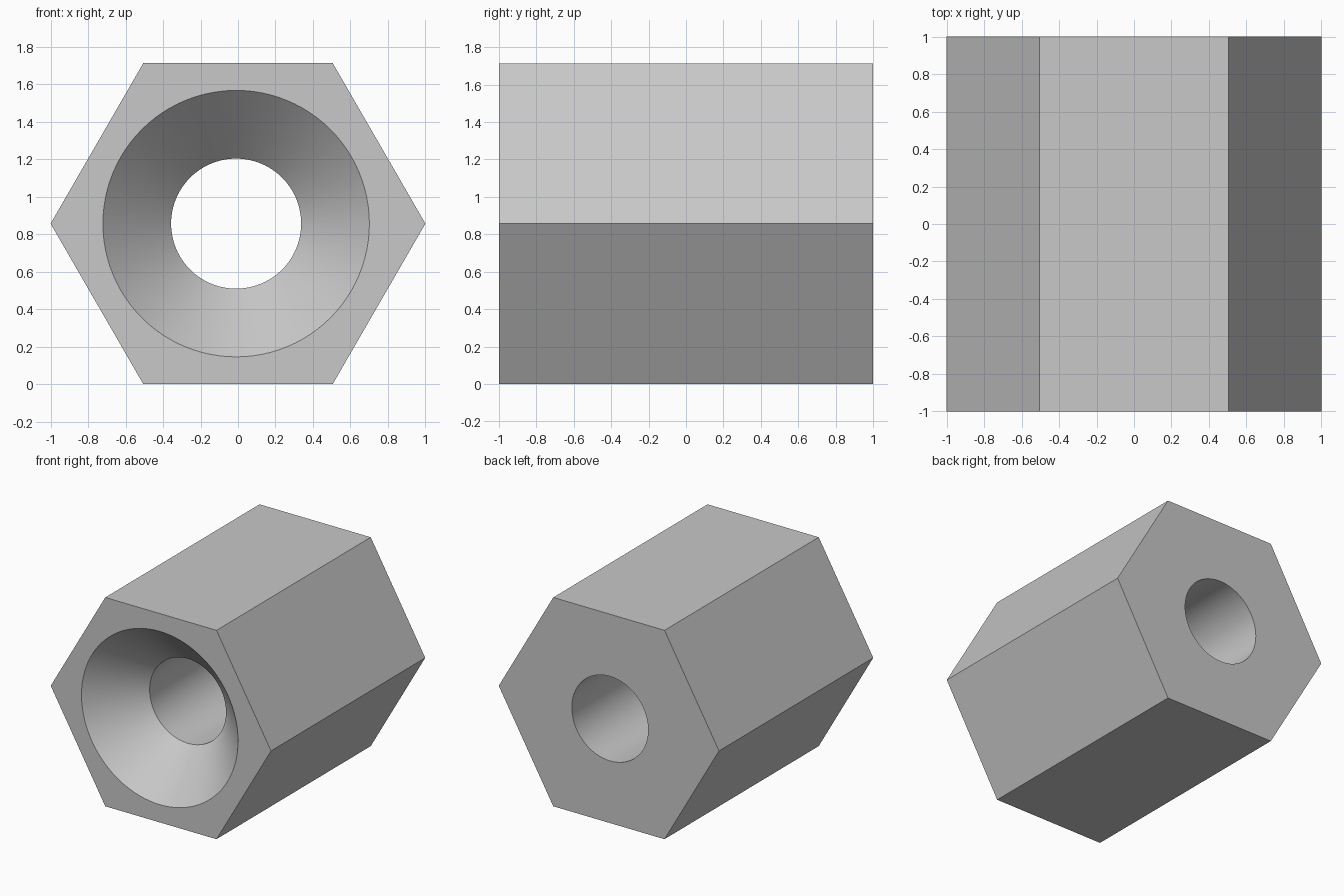
import bpy
import bmesh
from math import cos, sin, tau, radians

if "Cube" in bpy.data.objects:
    bpy.data.objects.remove(bpy.data.objects["Cube"])

HALF_LENGTH = 1.0
MID_Z = 0.857
BORE_X = -0.01
BORE_R = 0.347
SINK_R = 0.711
SINK_DEPTH = SINK_R - BORE_R    # 45 degree countersink
SEGMENTS = 96

bm = bmesh.new()


def ring(points, y):
    """Closed loop of vertices in the plane at depth y."""
    return [bm.verts.new((x, y, z)) for x, z in points]


def circle(radius):
    return [(BORE_X + radius * cos(tau * i / SEGMENTS),
             MID_Z + radius * sin(tau * i / SEGMENTS)) for i in range(SEGMENTS)]


def skin(a, b):
    """Quads joining two rings of equal count."""
    for i in range(len(a)):
        j = (i + 1) % len(a)
        bm.faces.new((a[i], a[j], b[j], b[i]))


def cap(*rings):
    """Flat end face between an outer and an inner ring."""
    edges = [bm.edges.get((r[i - 1], r[i])) for r in rings for i in range(len(r))]
    bmesh.ops.triangle_fill(bm, edges=edges, use_beauty=True, use_dissolve=False)


# Hexagonal outer body
hexagon = [(1, MID_Z), (0.505, 2 * MID_Z), (-0.505, 2 * MID_Z),
           (-1, MID_Z), (-0.505, 0), (0.505, 0)]
outer_front = ring(hexagon, -HALF_LENGTH)
outer_back = ring(hexagon, HALF_LENGTH)
skin(outer_front, outer_back)

# Countersink leading into the through bore
sink_rim = ring(circle(SINK_R), -HALF_LENGTH)
throat = ring(circle(BORE_R), -HALF_LENGTH + SINK_DEPTH)
bore_back = ring(circle(BORE_R), HALF_LENGTH)
skin(sink_rim, throat)
skin(throat, bore_back)

# End faces
cap(outer_front, sink_rim)
cap(outer_back, bore_back)
bmesh.ops.recalc_face_normals(bm, faces=bm.faces)

mesh = bpy.data.meshes.new("hex_standoff")
bm.to_mesh(mesh)
bm.free()
body = bpy.data.objects.new("hex_standoff", mesh)
bpy.context.collection.objects.link(body)

# Plain grey metal
grey = bpy.data.materials.new("light_grey")
grey.use_nodes = True
color = (0.58, 0.58, 0.58, 1)
grey.diffuse_color = color
grey.node_tree.nodes["Principled BSDF"].inputs["Base Color"].default_value = color
mesh.materials.append(grey)

# Smooth bore and countersink, crisp hexagon edges
bpy.ops.object.select_all(action='DESELECT')
body.select_set(True)
bpy.context.view_layer.objects.active = body
bpy.ops.object.shade_smooth_by_angle(angle=radians(30))
